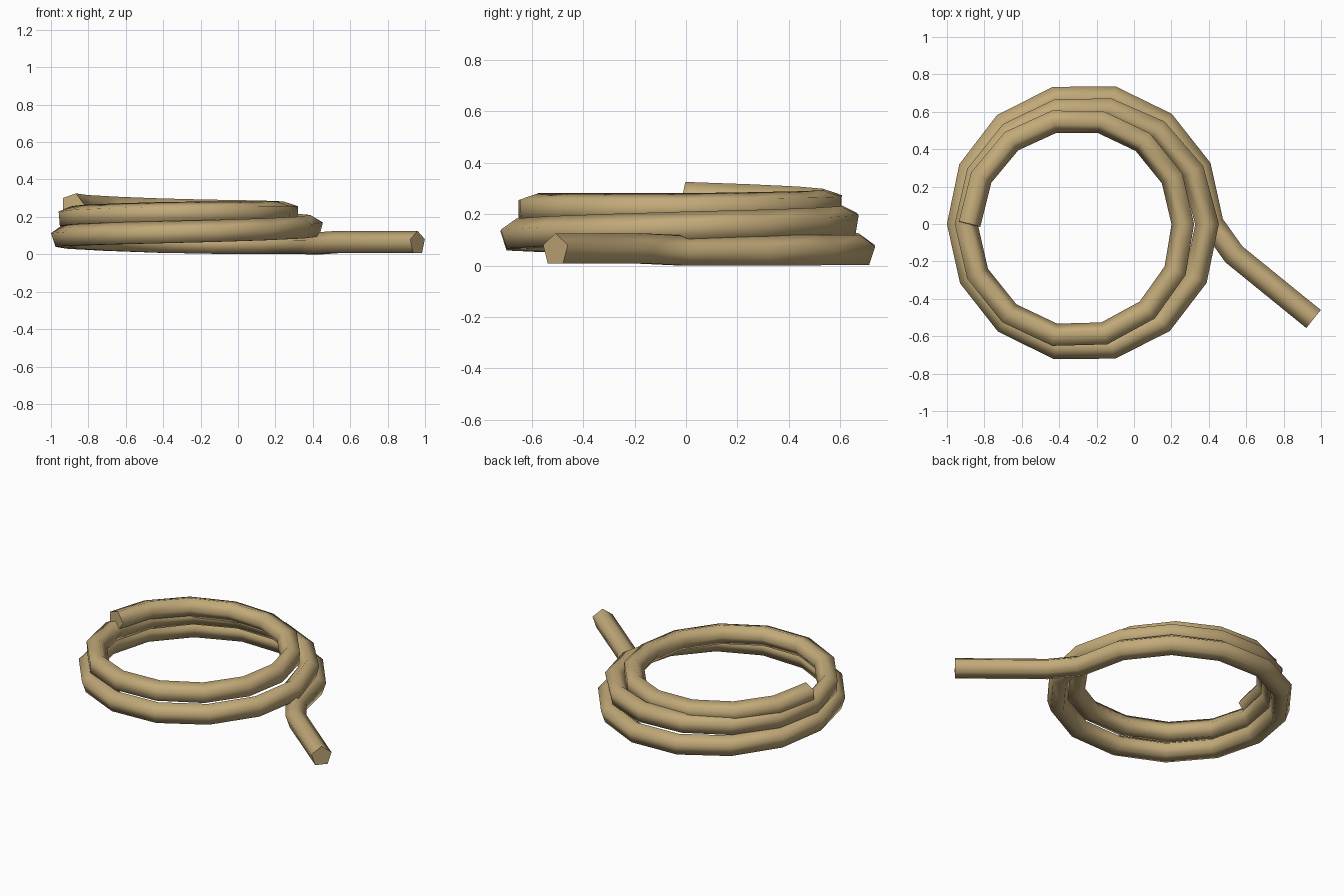
import bpy, bmesh, math
from mathutils import Vector

if "Cube" in bpy.data.objects:
    bpy.data.objects.remove(bpy.data.objects["Cube"])

SIDES, STEPS, RADIUS = 5, 14, 0.065   # pentagon rope, 14 segments per turn

# Every quarter turn: coil centre x, coil radius, height
KEYS = [(-0.27, 0.688, 0.055), (-0.267, 0.692, 0.058), (-0.27, 0.667, 0.095),
        (-0.265, 0.678, 0.117), (-0.268, 0.66, 0.148), (-0.275, 0.624, 0.173),
        (-0.28, 0.622, 0.197), (-0.29, 0.612, 0.223), (-0.303, 0.57, 0.222),
        (-0.303, 0.564, 0.235), (-0.303, 0.582, 0.266)]


def sample(turns):
    q = min(turns * 4, len(KEYS) - 1.0001)
    i = int(q)
    t = q - i
    return [a + (b - a) * t for a, b in zip(KEYS[i], KEYS[i + 1])]


# Path: loose tail, then two and a half turns of spiral
path = [(Vector((0.96, -0.508, 0.063)), 0), (Vector((0.535, -0.163, 0.063)), 0)]
for n in range(int(2.5 * STEPS) + 1):
    turns = n / STEPS
    cx, r, z = sample(turns)
    a = turns * math.tau
    twist = math.radians(17) * max(0, min(1, (turns - 0.75) / 0.95))
    path.append((Vector((cx + r * math.cos(a), r * math.sin(a), z)), twist))

# Sweep the pentagon along the path with mitred joints
bm = bmesh.new()
rings = []
last = len(path) - 1
for i, (p, twist) in enumerate(path):
    d0 = (p - path[max(i - 1, 0)][0]).normalized()
    d1 = (path[min(i + 1, last)][0] - p).normalized()
    tangent = (d0 + d1).normalized()
    side = tangent.cross(Vector((0, 0, 1))).normalized()   # outward
    up = side.cross(tangent)
    miter = 1 / max(0.7, tangent.dot(d1 if i < last else d0))
    ring = []
    for k in range(SIDES):
        a = math.pi / 2 + twist + k * math.tau / SIDES
        ring.append(bm.verts.new(p + side * (RADIUS * miter * math.cos(a))
                                 + up * (RADIUS * math.sin(a))))
    rings.append(ring)
for r0, r1 in zip(rings, rings[1:]):
    for k in range(SIDES):
        j = (k + 1) % SIDES
        bm.faces.new((r0[k], r0[j], r1[j], r1[k]))
bm.faces.new(rings[0])
bm.faces.new(rings[-1])
bmesh.ops.recalc_face_normals(bm, faces=bm.faces)

# Rest on the ground
low = min(v.co.z for v in bm.verts)
bmesh.ops.translate(bm, verts=bm.verts, vec=(0, 0, -low))

mesh = bpy.data.meshes.new("rope_coil")
bm.to_mesh(mesh)
bm.free()
rope = bpy.data.objects.new("rope_coil", mesh)
bpy.context.collection.objects.link(rope)

mat = bpy.data.materials.new("tan_rope")
mat.diffuse_color = (0.54, 0.40, 0.19, 1)
mat.use_nodes = True
mat.node_tree.nodes["Principled BSDF"].inputs["Base Color"].default_value = mat.diffuse_color
mesh.materials.append(mat)

# Smooth sides, crisp cut ends
bpy.context.view_layer.objects.active = rope
rope.select_set(True)
bpy.ops.object.shade_smooth_by_angle(angle=math.radians(80))
